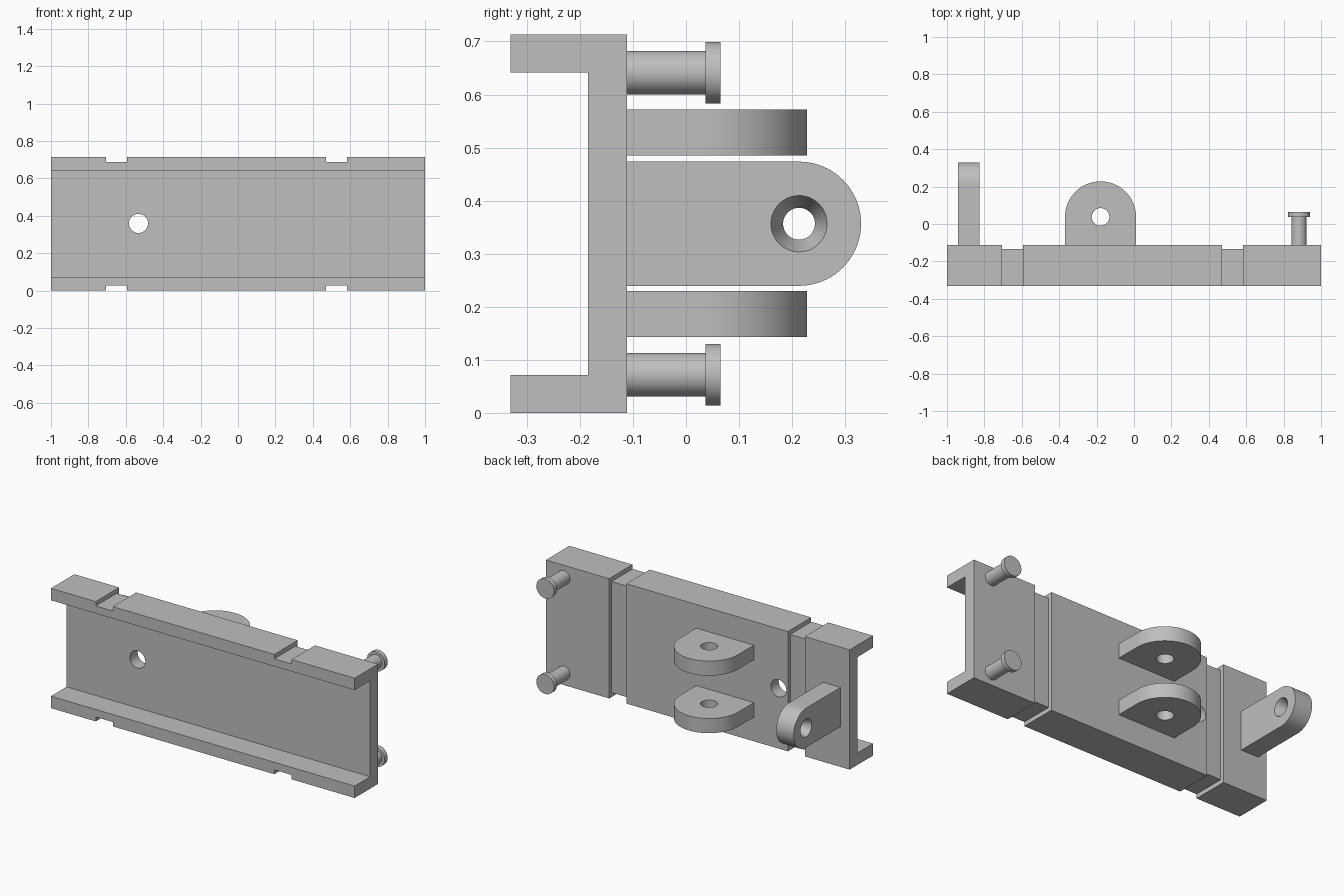
import bpy, bmesh
from math import sin, cos, pi, radians
from mathutils import Matrix, Vector

cube = bpy.data.objects.get("Cube")
if cube:
    bpy.data.objects.remove(cube, do_unlink=True)

# Single steel grey material
steel = bpy.data.materials.new("steel grey")
steel.use_nodes = True
GREY = (0.52, 0.52, 0.52, 1)
steel.diffuse_color = GREY
steel.node_tree.nodes["Principled BSDF"].inputs["Base Color"].default_value = GREY


def finish(bm, name):
    bmesh.ops.recalc_face_normals(bm, faces=bm.faces)
    mesh = bpy.data.meshes.new(name)
    bm.to_mesh(mesh)
    bm.free()
    mesh.materials.append(steel)
    obj = bpy.data.objects.new(name, mesh)
    bpy.context.collection.objects.link(obj)
    return obj


def extrude(name, points, vec):
    """Solid from a planar outline pushed along a vector."""
    bm = bmesh.new()
    face = bm.faces.new([bm.verts.new(p) for p in points])
    new = bmesh.ops.extrude_face_region(bm, geom=[face], use_keep_orig=True)["geom"]
    verts = [v for v in new if isinstance(v, bmesh.types.BMVert)]
    bmesh.ops.translate(bm, verts=verts, vec=vec)
    return finish(bm, name)


def box(name, lo, hi):
    return extrude(name, [(lo[0], lo[1], lo[2]), (hi[0], lo[1], lo[2]),
                          (hi[0], hi[1], lo[2]), (lo[0], hi[1], lo[2])], (0, 0, hi[2] - lo[2]))


def lathe(name, profile, centre, axis, sides=64):
    """Closed turned solid from (radius, distance along axis) pairs."""
    bm = bmesh.new()
    turn = Vector((0, 0, 1)).rotation_difference(Vector(axis)).to_matrix()
    rings = [[bm.verts.new(Vector(centre) + turn @ Vector(
        (r * cos(2 * pi * i / sides), r * sin(2 * pi * i / sides), d)))
        for i in range(sides)] for r, d in profile]
    for a, b in zip(rings, rings[1:]):
        for i in range(sides):
            j = (i + 1) % sides
            bm.faces.new((a[i], a[j], b[j], b[i]))
    bm.faces.new(rings[0])
    bm.faces.new(rings[-1])
    return finish(bm, name)


def cut(obj, cutter):
    mod = obj.modifiers.new("cut", 'BOOLEAN')
    mod.operation, mod.solver, mod.object = 'DIFFERENCE', 'EXACT', cutter
    bpy.context.view_layer.objects.active = obj
    bpy.ops.object.modifier_apply(modifier=mod.name)
    bpy.data.objects.remove(cutter, do_unlink=True)


def smooth(obj):
    bpy.ops.object.select_all(action='DESELECT')
    obj.select_set(True)
    bpy.context.view_layer.objects.active = obj
    bpy.ops.object.shade_smooth_by_angle(angle=radians(25))


def lug_outline(half, base, centre, steps=40):
    """Rounded tab outline: straight sides ending in a half circle."""
    arc = [(half * cos(pi * i / steps), centre + half * sin(pi * i / steps))
           for i in range(steps + 1)]
    return [(half, base)] + arc + [(-half, base)]


HEIGHT, FRONT, BACK, WEB = 0.713, -0.331, -0.111, -0.185
FLANGE, GROOVE = 0.071, 0.026
MID = HEIGHT / 2

# Channel body, open to the front
section = [(FRONT, 0), (BACK, 0), (BACK, HEIGHT), (FRONT, HEIGHT),
           (FRONT, HEIGHT - FLANGE), (WEB, HEIGHT - FLANGE), (WEB, FLANGE), (FRONT, FLANGE)]
channel = extrude("channel_body", [(-1, y, z) for y, z in section], (2, 0, 0))

# Shallow grooves wrapping the top, back and bottom
for x0, x1 in ((-0.705, -0.593), (0.471, 0.584)):
    wrap = [(-0.5, -0.1), (0.1, -0.1), (0.1, HEIGHT + 0.1), (-0.5, HEIGHT + 0.1),
            (-0.5, HEIGHT - GROOVE), (BACK - GROOVE + 0.003, HEIGHT - GROOVE),
            (BACK - GROOVE + 0.003, GROOVE), (-0.5, GROOVE)]
    cut(channel, extrude("groove_cutter", [(x0, y, z) for y, z in wrap], (x1 - x0, 0, 0)))

# Round hole through the web
cut(channel, lathe("web_hole_cutter", [(0.051, -0.3), (0.051, 0)], (-0.532, 0, 0.359), (0, 1, 0)))
smooth(channel)

# Pair of horizontal clevis lugs
for name, z in (("lower_clevis_lug", 0.143), ("upper_clevis_lug", 0.485)):
    outline = lug_outline(0.19, BACK, 0.038)
    lug = extrude(name, [(x - 0.179, y, z) for x, y in outline], (0, 0, 0.087))
    cut(lug, lathe("pin_hole_cutter", [(0.047, -0.1), (0.047, 0.2)], (-0.179, 0.038, z), (0, 0, 1)))
    smooth(lug)

# Vertical end lug with a hole flared towards both faces
outline = lug_outline(0.117, BACK, 0.213)
end_lug = extrude("end_lug", [(-0.94, y, z + MID) for z, y in outline], (0.115, 0, 0))
flare = [(0.053, -0.08), (0.053, -0.0575), (0.03, 0), (0.053, 0.0575), (0.053, 0.08)]
cut(end_lug, lathe("flared_hole_cutter", flare, (-0.8825, 0.213, MID), (1, 0, 0)))
smooth(end_lug)

# Headed studs at the far end
for name, z in (("lower_stud", 0.072), ("upper_stud", HEIGHT - 0.072)):
    stud = lathe(name, [(0.041, BACK), (0.041, 0.037), (0.058, 0.037), (0.058, 0.065)],
                 (0.882, 0, z), (0, 1, 0))
    smooth(stud)
